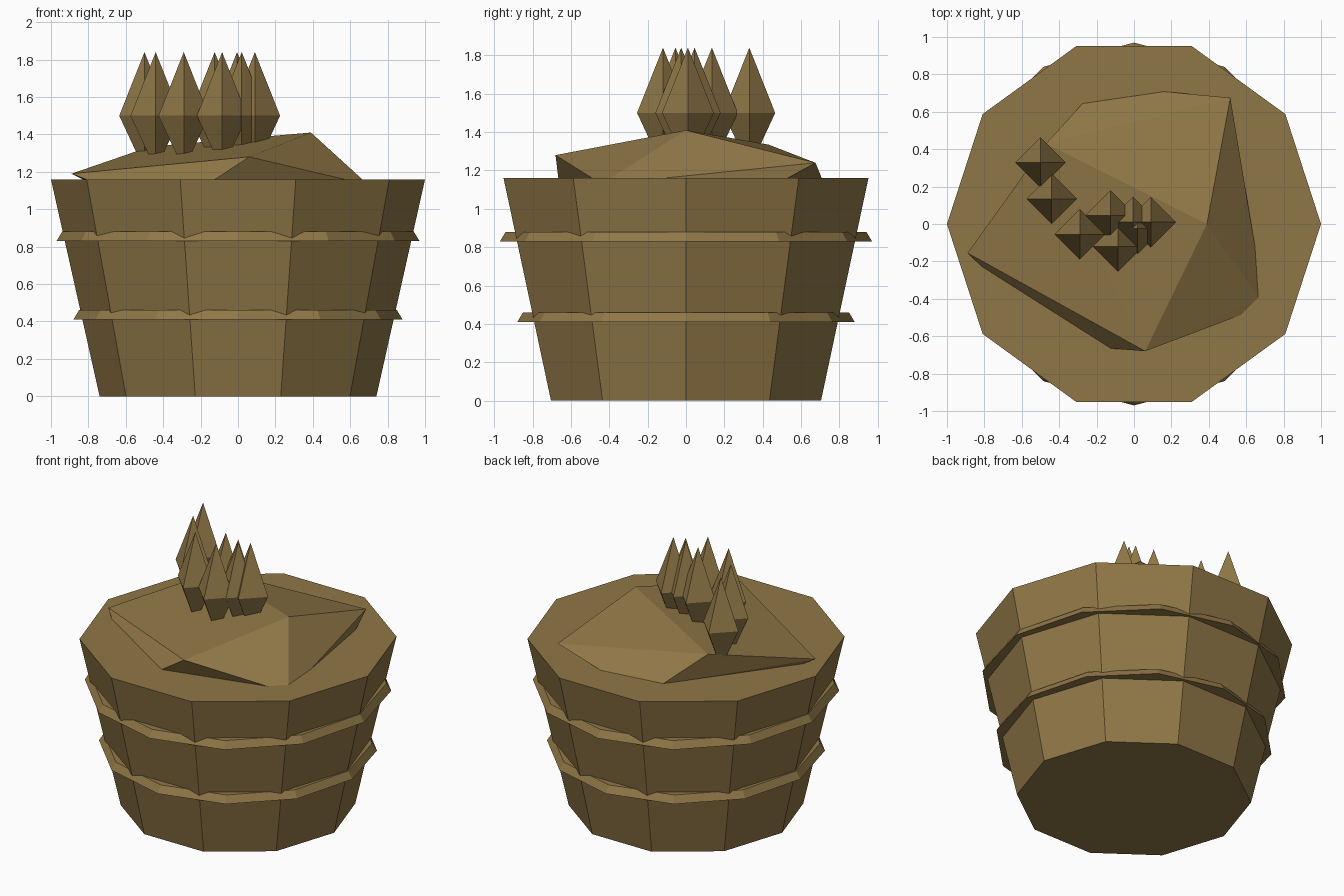
import bpy
import bmesh

if "Cube" in bpy.data.objects:
    bpy.data.objects.remove(bpy.data.objects["Cube"], do_unlink=True)

# Single brown material
brown = bpy.data.materials.new("ochre_brown")
brown.use_nodes = True
colour = (0.28, 0.185, 0.062, 1)
brown.diffuse_color = colour
brown.node_tree.nodes["Principled BSDF"].inputs["Base Color"].default_value = colour


def finish(bm, name):
    bmesh.ops.recalc_face_normals(bm, faces=bm.faces)
    mesh = bpy.data.meshes.new(name)
    bm.to_mesh(mesh)
    bm.free()
    mesh.materials.append(brown)
    obj = bpy.data.objects.new(name, mesh)
    bpy.context.collection.objects.link(obj)
    return obj


def frustum(name, sides, z0, r0, z1, r1):
    """Closed flat-sided cone section standing between two heights."""
    bm = bmesh.new()
    bmesh.ops.create_cone(bm, cap_ends=True, segments=sides,
                          radius1=r0, radius2=r1, depth=z1 - z0)
    # Turn a corner onto the x axis
    first = max(bm.verts, key=lambda v: v.co.x).co.copy()
    if abs(first.y) > 0.001:
        for v in bm.verts:
            v.co.x, v.co.y = v.co.y, -v.co.x
    bmesh.ops.translate(bm, verts=bm.verts, vec=(0, 0, (z0 + z1) / 2))
    return finish(bm, name)


# Tub and its two hoops
RIM = 1.16
frustum("tub", 10, 0, 0.74, RIM, 1.0)
frustum("lower_hoop", 12, 0.41, 0.88, 0.46, 0.85)
frustum("upper_hoop", 12, 0.83, 0.97, 0.88, 0.94)

# Faceted soil mound: raised corners plus its footprint on the rim
raised = [(0.39, 0, 1.41), (-0.89, -0.155, 1.19), (0.06, -0.68, 1.28),
          (0.515, 0.675, 1.24), (-0.47, 0.43, 1.335)]
footprint = [(-0.80, -0.24), (-0.13, -0.665), (0.59, -0.48), (0.67, -0.40),
             (0.655, -0.17), (0.54, 0.52), (0.14, 0.71), (-0.27, 0.65),
             (-0.82, -0.10)]
bm = bmesh.new()
for p in raised + [(x, y, RIM - 0.005) for x, y in footprint]:
    bm.verts.new(p)
hull = bmesh.ops.convex_hull(bm, input=bm.verts)
spare = [g for g in hull["geom_interior"] if isinstance(g, bmesh.types.BMVert)]
bmesh.ops.delete(bm, geom=spare, context="VERTS")
finish(bm, "soil_mound")

# Pointed four-sided sprouts
TIP, WAIST, ROOT, WIDTH = 1.84, 1.5, 1.21, 0.135
spots = [(-0.5, 0.33), (-0.44, 0.135), (-0.29, -0.055), (-0.125, 0.045),
         (-0.085, -0.12), (-0.005, 0.01), (0.02, -0.025), (0.09, 0.01)]
for i, (x, y) in enumerate(spots, 1):
    bm = bmesh.new()
    tip = bm.verts.new((x, y, TIP))
    root = bm.verts.new((x, y, ROOT))
    ring = [bm.verts.new((x + a * WIDTH, y + b * WIDTH, WAIST))
            for a, b in ((1, 0), (0, 1), (-1, 0), (0, -1))]
    for k in range(4):
        a, b = ring[k], ring[(k + 1) % 4]
        bm.faces.new((a, b, tip))
        bm.faces.new((b, a, root))
    finish(bm, f"sprout_{i}")
